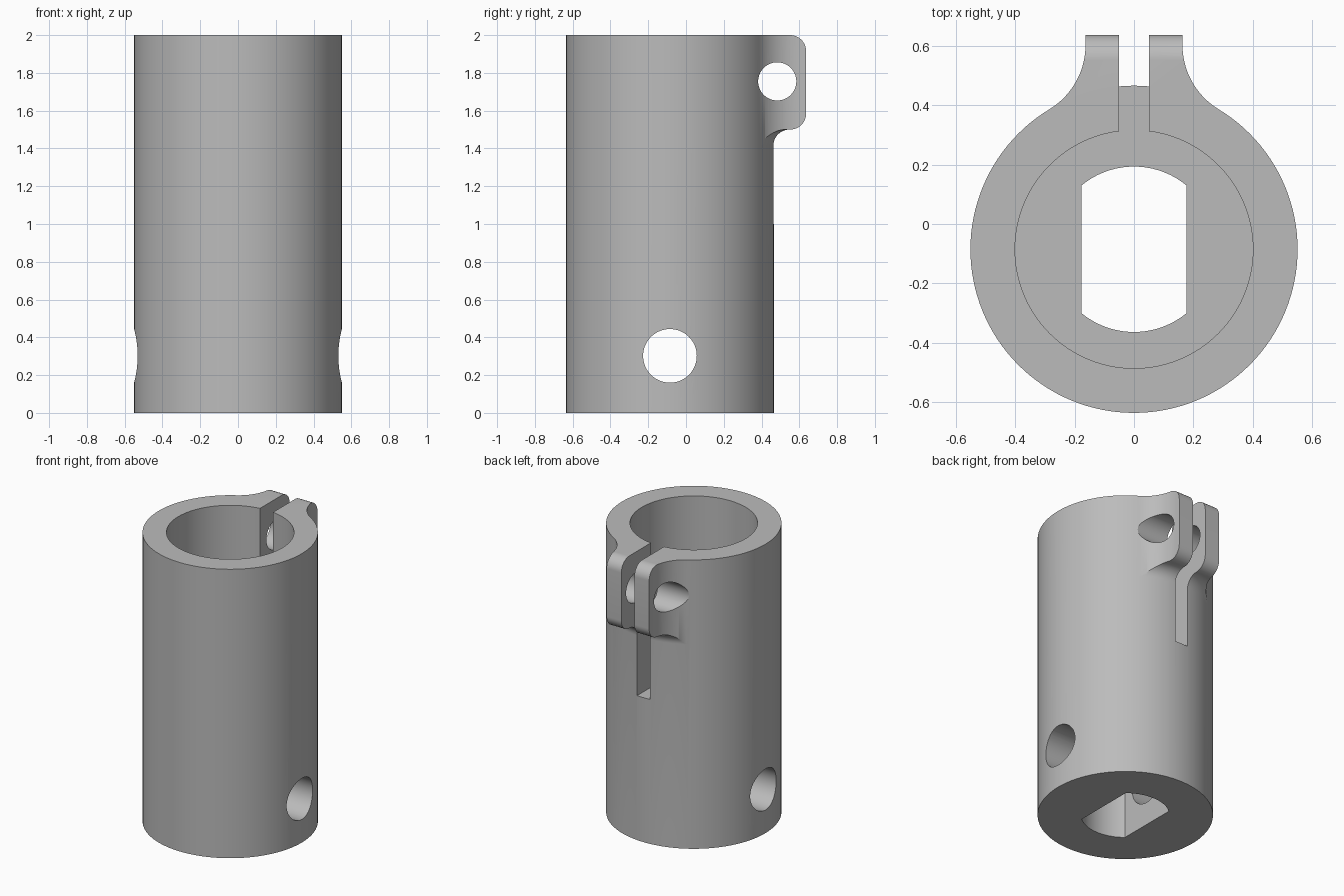
import bpy, bmesh
from math import cos, sin, pi, radians, atan2, sqrt
from mathutils import Matrix, Vector

if "Cube" in bpy.data.objects:
    bpy.data.objects.remove(bpy.data.objects["Cube"], do_unlink=True)

AXIS_Y = -0.085      # tube axis
OUTER, BORE, SHAFT = 0.55, 0.40, 0.278
FLOOR = 1.0          # bottom of the wide bore and of the slot
EAR_X, EAR_Y, EAR_Z = 0.163, 0.636, 1.5
BLEND, ROUND = 0.253, 0.085

metal = bpy.data.materials.new("plain grey")
metal.use_nodes = True
grey = (0.5, 0.5, 0.5, 1)
metal.diffuse_color = grey
metal.node_tree.nodes["Principled BSDF"].inputs["Base Color"].default_value = grey


def arc(cx, cy, r, start, end, n):
    """Points on an arc, angles in degrees."""
    steps = [radians(start + (end - start) * i / n) for i in range(n + 1)]
    return [(cx + r * cos(a), cy + r * sin(a)) for a in steps]


def finish(bm, name):
    bmesh.ops.recalc_face_normals(bm, faces=bm.faces)
    mesh = bpy.data.meshes.new(name)
    bm.to_mesh(mesh)
    bm.free()
    mesh.materials.append(metal)
    obj = bpy.data.objects.new(name, mesh)
    bpy.context.collection.objects.link(obj)
    return obj


def prism(name, points, low, high, along_x=False):
    """Extrude an outline along z, or a (y, z) outline along x."""
    bm = bmesh.new()
    place = (lambda p: (low, p[0], p[1])) if along_x else (lambda p: (p[0], p[1], low))
    face = bm.faces.new([bm.verts.new(place(p)) for p in points])
    out = bmesh.ops.extrude_face_region(bm, geom=[face])
    verts = [v for v in out["geom"] if isinstance(v, bmesh.types.BMVert)]
    shift = Vector((high - low, 0, 0)) if along_x else Vector((0, 0, high - low))
    bmesh.ops.translate(bm, verts=verts, vec=shift)
    return finish(bm, name)


def ring(name, points, segments):
    """Revolve a closed (radius, z) outline about the tube axis."""
    bm = bmesh.new()
    rows = []
    for i in range(segments):
        a = 2 * pi * i / segments
        rows.append([bm.verts.new((r * cos(a), AXIS_Y + r * sin(a), z)) for r, z in points])
    for i, row in enumerate(rows):
        after = rows[(i + 1) % segments]
        for j in range(len(points)):
            k = (j + 1) % len(points)
            bm.faces.new((row[j], row[k], after[k], after[j]))
    return finish(bm, name)


def circle(cx, cy, r, n):
    return arc(cx, cy, r, 0, 360, n)[:-1]


def combine(target, tool, operation):
    mod = target.modifiers.new(operation, 'BOOLEAN')
    mod.operation, mod.object, mod.solver = operation, tool, 'EXACT'
    bpy.context.view_layer.objects.active = target
    bpy.ops.object.modifier_apply(modifier=mod.name)
    bpy.data.objects.remove(tool, do_unlink=True)


# Tube
tube = prism("clamp_tube", circle(0, AXIS_Y, OUTER, 128), 0, 2)

# Clamp ears: plan outline blending tangentially into the tube
blend_x = EAR_X + BLEND
blend_rise = sqrt((OUTER + BLEND) ** 2 - blend_x ** 2)
touch = 180 + atan2(blend_rise, blend_x) * 180 / pi
side = [(EAR_X, EAR_Y)] + arc(blend_x, AXIS_Y + blend_rise, BLEND, 180, touch, 20) + [(0.2, 0.3)]
plan = side + [(-x, y) for x, y in reversed(side)]
ears = prism("clamp_ears", plan, 1.3, 2)

# Rounded outer corners of the ears
edge = EAR_Y - ROUND
profile = ([(0, 1.2)] + [(0.45, 1.2), (edge, EAR_Z)]
           + arc(edge, EAR_Z + ROUND, ROUND, -90, 0, 12)[1:]
           + arc(edge, 2 - ROUND, ROUND, 0, 90, 12) + [(0, 2)])
combine(ears, prism("ear_rounding", profile, -1, 1, True), 'INTERSECT')

# Concave blend below the ears
under = ([(0.5, 1.1), (0.5, EAR_Z - ROUND)]
         + arc(OUTER + ROUND, EAR_Z - ROUND, ROUND, 180, 90, 12)
         + [(0.9, EAR_Z), (0.9, 1.1)])
combine(ears, ring("under_blend", under, 128), 'DIFFERENCE')
combine(tube, ears, 'UNION')

# Wide bore with the clamp slot
combine(tube, prism("wide_bore", circle(0, AXIS_Y, BORE, 128), FLOOR, 2.2), 'DIFFERENCE')
slot = [(-0.05, 0), (0.05, 0), (0.05, 0.9), (-0.05, 0.9)]
combine(tube, prism("clamp_slot", slot, FLOOR, 2.2), 'DIFFERENCE')

# Narrow shaft hole with two flats
half = atan2(sqrt(SHAFT ** 2 - 0.177 ** 2), 0.177) * 180 / pi
flats = arc(0, AXIS_Y, SHAFT, half, 180 - half, 24) + arc(0, AXIS_Y, SHAFT, 180 + half, 360 - half, 24)
combine(tube, prism("shaft_hole", flats, -0.2, 1.2), 'DIFFERENCE')

# Cross hole near the base and screw hole through the ears
combine(tube, prism("cross_hole", circle(AXIS_Y, 0.302, 0.142, 64), -1, 1, True), 'DIFFERENCE')
combine(tube, prism("screw_hole", circle(0.483, 1.755, 0.101, 64), -1, 1, True), 'DIFFERENCE')

# Smooth shading with crisp edges
bpy.ops.object.select_all(action='DESELECT')
tube.select_set(True)
bpy.context.view_layer.objects.active = tube
bpy.ops.object.shade_smooth_by_angle(angle=radians(30))
